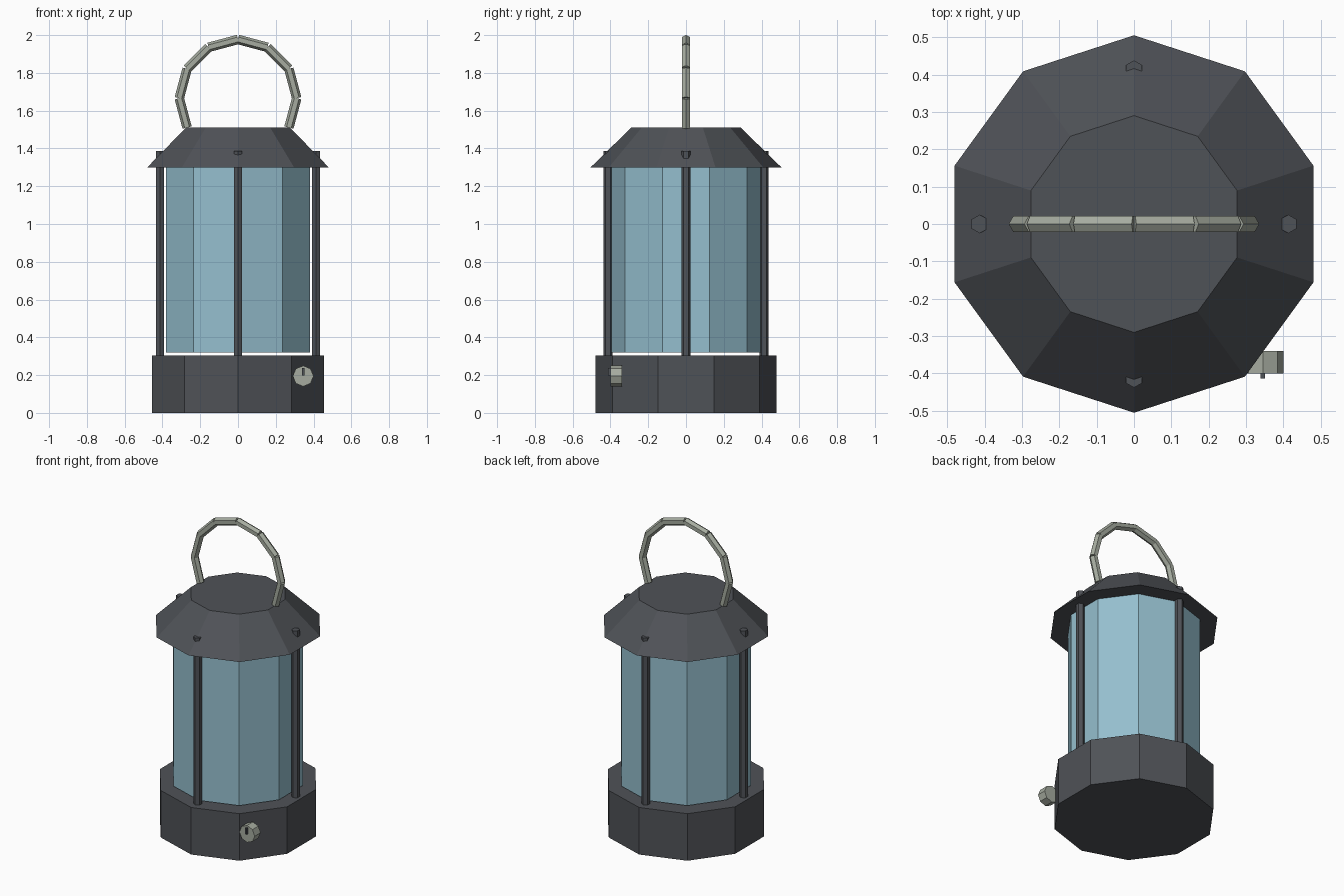
import bpy, math
from mathutils import Matrix, Vector

if "Cube" in bpy.data.objects:
    bpy.data.objects.remove(bpy.data.objects["Cube"])


def material(name, rgb):
    m = bpy.data.materials.new(name)
    m.diffuse_color = (*rgb, 1.0)
    m.use_nodes = True
    m.node_tree.nodes["Principled BSDF"].inputs["Base Color"].default_value = m.diffuse_color
    return m


dark = material("dark_painted_metal", (0.078, 0.084, 0.095))
glass = material("blue_glass", (0.30, 0.52, 0.62))
steel = material("pale_steel", (0.38, 0.41, 0.35))


def frustum(name, sides, r1, r2, depth, mat, matrix):
    bpy.ops.mesh.primitive_cone_add(vertices=sides, radius1=r1, radius2=r2, depth=depth)
    ob = bpy.context.object
    ob.name = name
    ob.matrix_world = matrix
    ob.data.materials.append(mat)
    return ob


def upright(name, sides, r1, r2, z0, z1, mat, x=0, y=0):
    return frustum(name, sides, r1, r2, z1 - z0, mat,
                   Matrix.Translation((x, y, (z0 + z1) / 2)))


# Body: base, glass and roof
upright("base", 10, 0.48, 0.48, 0, 0.305, dark)
upright("glass_chimney", 10, 0.40, 0.40, 0.32, 1.305, glass)
upright("roof", 10, 0.505, 0.29, 1.30, 1.51, dark)

# Four guard posts poking through the roof
for i in range(4):
    a = i * math.pi / 2
    upright(f"guard_post_{i + 1}", 6, 0.025, 0.025, 0.29, 1.387, dark,
            0.413 * math.cos(a), 0.413 * math.sin(a))

# Carrying handle: straight hexagonal rods around an arc
R, ZC = 0.311, 1.666
for i in range(8):
    a0, a1 = (math.radians(-30 + 30 * k) for k in (i, i + 1))
    p = Vector((R * math.cos(a0), 0, ZC + R * math.sin(a0)))
    q = Vector((R * math.cos(a1), 0, ZC + R * math.sin(a1)))
    mid, along = (p + q) / 2, (q - p).normalized()
    outward = (mid - Vector((0, 0, ZC))).normalized()
    rot = Matrix((outward.cross(along), outward, along)).transposed().to_4x4()
    frustum(f"handle_segment_{i + 1}", 6, 0.025, 0.025, (q - p).length, steel,
            Matrix.Translation(mid) @ rot)

# Control knob and its pointer
frustum("knob", 8, 0.055, 0.055, 0.06, steel,
        Matrix.Translation((0.345, -0.37, 0.195)) @ Matrix.Rotation(math.pi / 2, 4, 'X'))
bpy.ops.mesh.primitive_cube_add(size=1, location=(0.345, -0.404, 0.217))
pointer = bpy.context.object
pointer.name = "knob_pointer"
pointer.scale = (0.012, 0.018, 0.04)
pointer.data.materials.append(dark)
